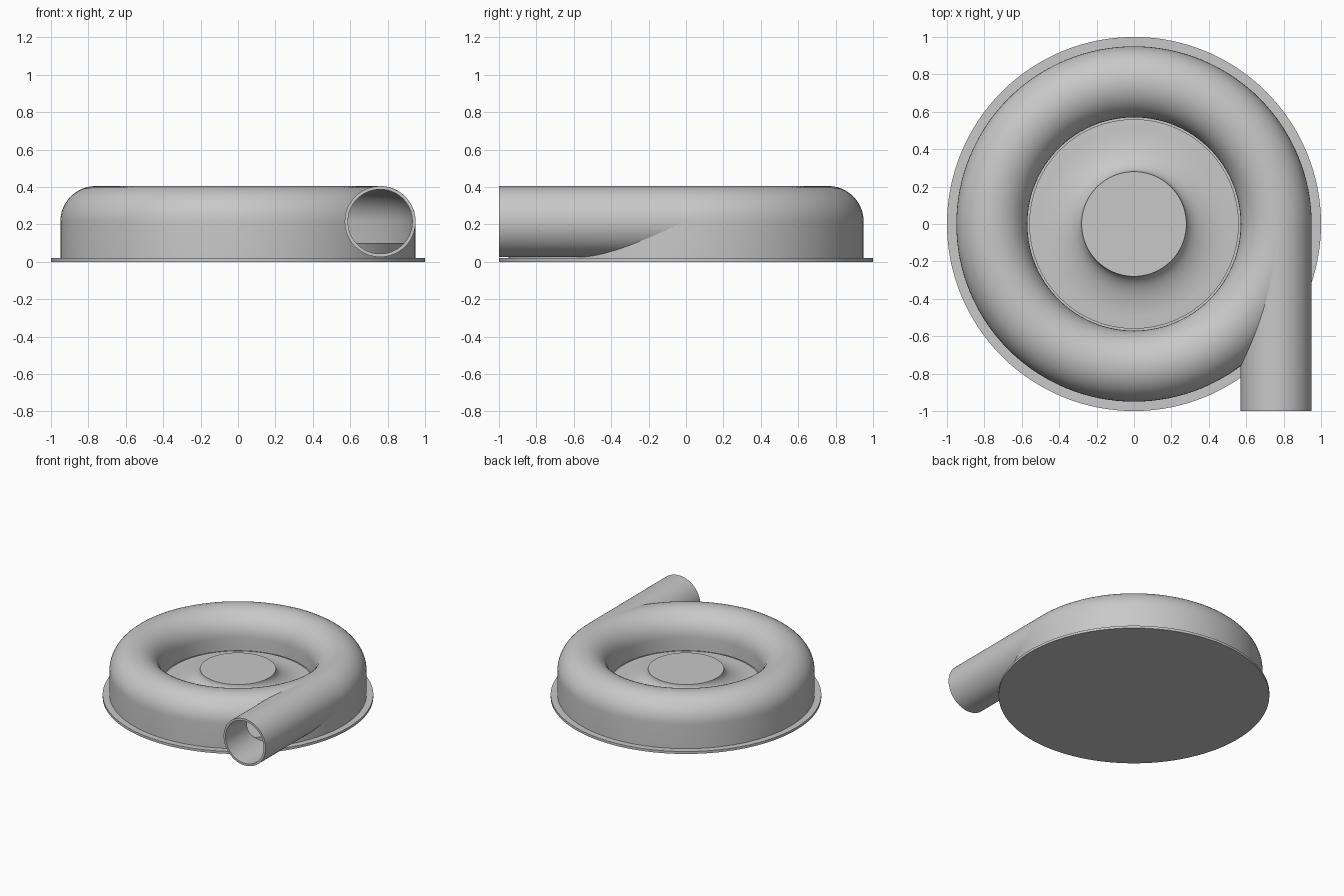
import bpy, bmesh
from math import pi, sin, cos, radians
from mathutils import Matrix, Vector

if "Cube" in bpy.data.objects:
    bpy.data.objects.remove(bpy.data.objects["Cube"], do_unlink=True)

grey = bpy.data.materials.new("plain_grey")
grey.use_nodes = True
grey.diffuse_color = (0.58, 0.58, 0.58, 1)
grey.node_tree.nodes["Principled BSDF"].inputs["Base Color"].default_value = grey.diffuse_color

RING, MID, TUBE, WALL = 0.76, 0.215, 0.19, 0.016
PIPE_AXIS = Matrix.Translation((RING, 0, MID)) @ Matrix.Rotation(radians(90), 4, "X")


def revolve(name, profile, matrix=None, steps=128):
    """Spin a closed (radius, height) outline around z."""
    bm = bmesh.new()
    verts = [bm.verts.new((r, 0, z)) for r, z in profile]
    edges = [bm.edges.new((a, b)) for a, b in zip(verts, verts[1:] + verts[:1])
             if a.co.x > 0 or b.co.x > 0]
    bmesh.ops.spin(bm, geom=verts + edges, cent=Vector(), axis=(0, 0, 1),
                   angle=2 * pi, steps=steps, use_merge=False)
    bmesh.ops.remove_doubles(bm, verts=bm.verts, dist=1e-5)
    bmesh.ops.recalc_face_normals(bm, faces=bm.faces)
    if matrix:
        bm.transform(matrix)
    mesh = bpy.data.meshes.new(name)
    bm.to_mesh(mesh)
    bm.free()
    mesh.materials.append(grey)
    obj = bpy.data.objects.new(name, mesh)
    bpy.context.collection.objects.link(obj)
    return obj


def activate(obj):
    bpy.ops.object.select_all(action="DESELECT")
    obj.select_set(True)
    bpy.context.view_layer.objects.active = obj


def cut(obj, cutter):
    activate(obj)
    mod = obj.modifiers.new("cut", "BOOLEAN")
    mod.operation, mod.solver, mod.object = "DIFFERENCE", "EXACT", cutter
    bpy.ops.object.modifier_apply(modifier=mod.name)


def arch(radius, bottom_out, bottom_in, steps=24):
    """Outer wall, rounded top and inner wall of the ring duct."""
    arc = [(RING + radius * cos(pi * i / steps), MID + radius * sin(pi * i / steps))
           for i in range(steps + 1)]
    return [(RING + radius, bottom_out)] + arc + [(RING - radius, bottom_in)]


def disc(radius, low, high):
    return [(0, low), (radius, low), (radius, high), (0, high)]


# Base flange and raised inner floor
base = revolve("base_plate", disc(1.0, 0, 0.02))
floor = revolve("inner_floor", disc(RING + TUBE - WALL, 0.01, 0.1))

# Ring-shaped housing shell
housing = revolve("ring_housing",
                  arch(TUBE, 0.015, 0.11) + arch(TUBE - WALL, 0.015, 0.11)[::-1])

# Tangential outlet pipe
bore_r = TUBE - WALL - 0.002
pipe = revolve("outlet_pipe", [(bore_r, 0), (TUBE - 0.0005, 0),
                               (TUBE - 0.0005, 1), (bore_r, 1)], PIPE_AXIS)

# Open the housing into the pipe, and trim the pipe inside the duct
bore = revolve("bore_cutter", disc(bore_r, 0.02, 1.1), PIPE_AXIS)
channel = revolve("channel_cutter", arch(TUBE - WALL, 0.03, 0.03))
cut(housing, bore)
cut(pipe, channel)
for helper in (bore, channel):
    bpy.data.objects.remove(helper, do_unlink=True)

# Central hub with a flared concave skirt
flare = [(0.52 - 0.24 * cos(a), 0.23 - 0.115 * sin(a))
         for a in (pi / 2 * i / 16 for i in range(17))]
hub = revolve("flared_hub", [(0, 0.23)] + flare + [(0.56, 0.113), (0.56, 0.09), (0, 0.09)])

for obj in (base, floor, housing, pipe, hub):
    activate(obj)
    bpy.ops.object.shade_smooth_by_angle(angle=radians(30))
